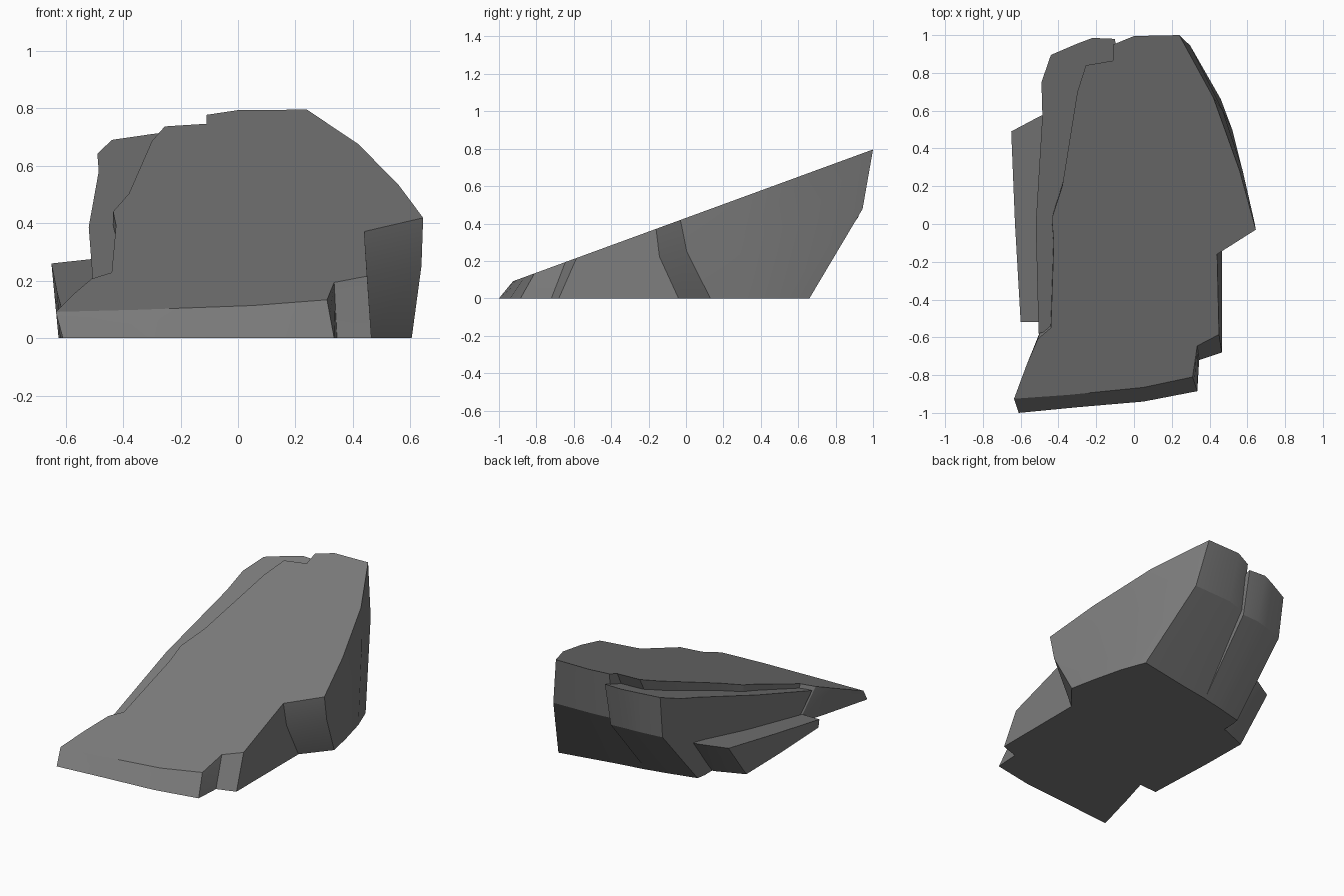
import bpy
import bmesh
import math
from mathutils import Vector

old = bpy.data.objects.get("Cube")
if old:
    bpy.data.objects.remove(old, do_unlink=True)

stone = bpy.data.materials.new("grey_stone")
stone.use_nodes = True
colour = (0.2, 0.2, 0.2, 1)
stone.diffuse_color = colour
stone.node_tree.nodes["Principled BSDF"].inputs["Base Color"].default_value = colour


def stone_slab(name, rows, height, slope, bulge_level=0.6):
    """Loft from a ground outline up to an outline on a sloping plane.
    Each row: top x, top y, ground x, ground y, bulge x, bulge y (bulge optional)."""
    bm = bmesh.new()
    rings = [[], [], []]
    for row in rows:
        top_x, top_y, low_x, low_y = row[:4]
        top = Vector((top_x, top_y, height + slope * top_y))
        low = Vector((low_x, low_y, 0))
        push = Vector((row[4], row[5], 0)) if len(row) > 4 else Vector()
        middle = low.lerp(top, bulge_level) + push
        for ring, point in zip(rings, (low, middle, top)):
            ring.append(bm.verts.new(point))

    # Side walls
    count = len(rows)
    for lower, upper in zip(rings, rings[1:]):
        for i in range(count):
            j = (i + 1) % count
            bm.faces.new((lower[i], lower[j], upper[j], upper[i]))

    # Ground and sloping top
    bm.faces.new(list(reversed(rings[0])))
    bm.faces.new(rings[-1])
    bmesh.ops.triangulate(bm, faces=[f for f in bm.faces if len(f.verts) > 4])
    bmesh.ops.recalc_face_normals(bm, faces=bm.faces)

    mesh = bpy.data.meshes.new(name)
    bm.to_mesh(mesh)
    bm.free()
    mesh.materials.append(stone)
    obj = bpy.data.objects.new(name, mesh)
    bpy.context.collection.objects.link(obj)
    bpy.ops.object.select_all(action="DESELECT")
    obj.select_set(True)
    bpy.context.view_layer.objects.active = obj
    bpy.ops.object.shade_smooth_by_angle(angle=math.radians(20))
    return obj


# Main wedge, counter-clockwise from the front corner at -x
stone_slab("main_wedge", [
    (-.635, -.925, -.61, -1),
    (-.35, -.905, -.3, -.97),
    (.05, -.865, .05, -.94),
    (.31, -.81, .335, -.885),
    (.335, -.645, .345, -.72),
    (.45, -.585, .465, -.68),
    (.44, -.16, .465, -.04, 0, -.03),
    (.645, -.03, .605, .13, .01, -.03),
    (.56, .28, .57, .3, .01, 0),
    (.42, .67, .52, .5, .01, 0),
    (.24, 1, .46, .66, -.03, .08),
    (0, .995, .1, .59, -.02, .1),
    (-.11, .95, -.11, .555, 0, .11),
    (-.11, .865, -.11, .5),
    (-.255, .84, -.25, .45),
    (-.3, .7, -.3, .4),
    (-.38, .2, -.4, .2),
    (-.435, .03, -.44, 0),
    (-.425, -.1, -.44, -.1),
    (-.44, -.55, -.45, -.45),
    (-.51, -.61, -.47, -.49),
    (-.57, -.75, -.53, -.7),
], height=.43, slope=.366)

# Lower step along the -x side, wrapping behind the notch
stone_slab("side_ledge", [
    (-.09, .8, -.09, .45),
    (-.1, .98, -.1, .555, 0, .11),
    (-.22, .985, -.22, .53, 0, .11),
    (-.3, .955, -.3, .51, 0, .12),
    (-.44, .895, -.42, .48, 0, .13),
    (-.49, .75, -.43, .42, 0, .05),
    (-.485, .575, -.43, .36),
    (-.52, 0, -.45, 0),
    (-.505, -.58, -.465, -.47),
    (-.4, -.55, -.4, -.45),
    (-.35, .2, -.35, .2),
    (-.2, .7, -.2, .4),
], height=.387, slope=.339)

# Thin low flake leaning on the ledge
stone_slab("low_flake", [
    (-.65, .49, -.625, .27),
    (-.63, 0, -.62, -.05),
    (-.6, -.52, -.6, -.51),
    (-.42, -.52, -.42, -.5),
    (-.38, .58, -.36, .36),
    (-.49, .575, -.45, .34),
], height=.158, slope=.208)
